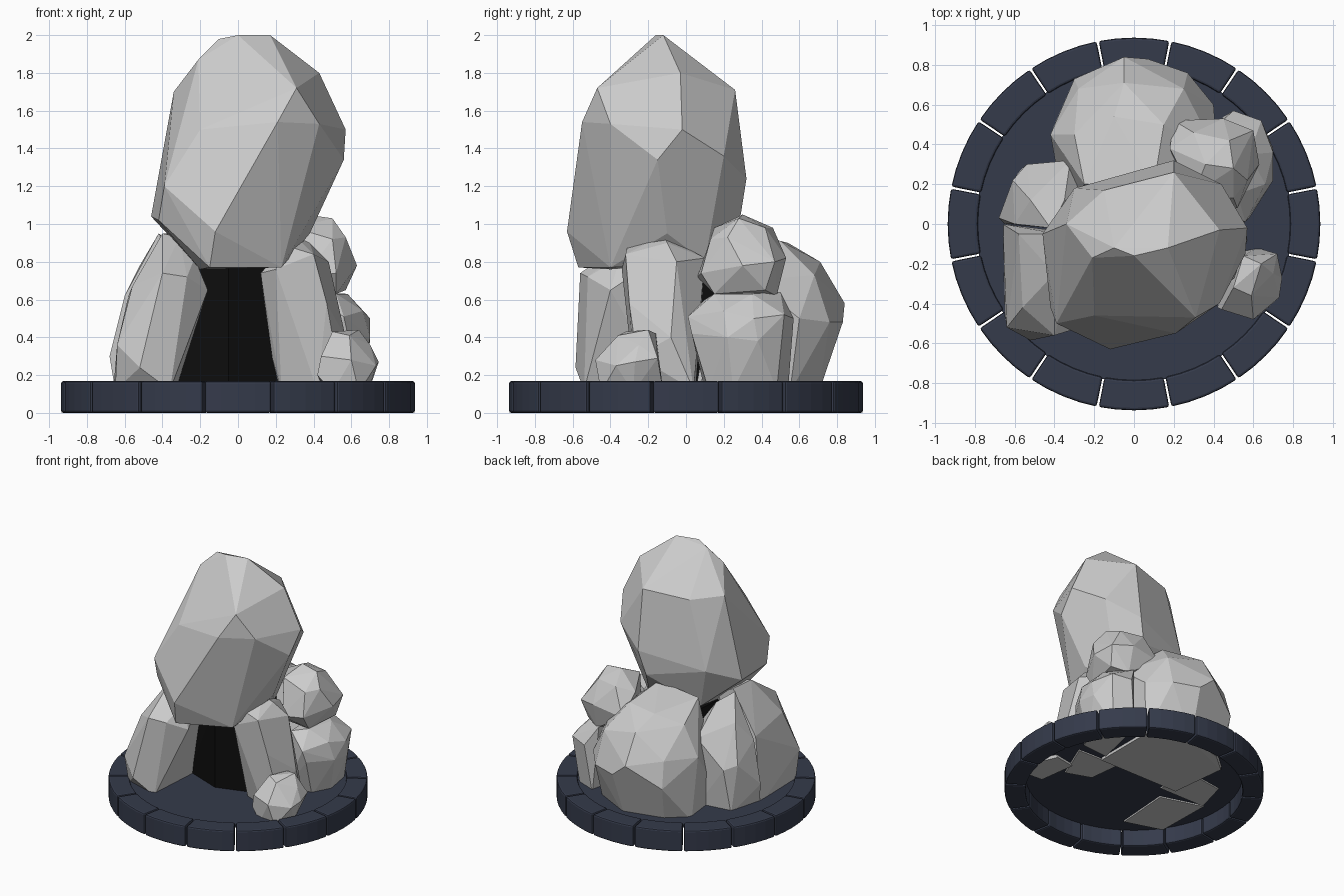
import bpy, bmesh, math


def material(name, r, g, b):
    m = bpy.data.materials.new(name)
    m.diffuse_color = (r, g, b, 1)
    return m


navy = material("dark_slate", 0.035, 0.043, 0.07)
black = material("cave_black", 0.004, 0.004, 0.004)


def finish(name, bm, mat=None):
    bmesh.ops.recalc_face_normals(bm, faces=bm.faces)
    me = bpy.data.meshes.new(name)
    bm.to_mesh(me)
    bm.free()
    ob = bpy.data.objects.new(name, me)
    bpy.context.collection.objects.link(ob)
    if mat:
        me.materials.append(mat)
    return ob


def rock(name, corners, mat=None):
    """Faceted rock: convex hull around a few corner points."""
    bm = bmesh.new()
    for c in corners:
        bm.verts.new(c)
    res = bmesh.ops.convex_hull(bm, input=bm.verts)
    loose = {v for v in res["geom_interior"] + res["geom_unused"]
             if isinstance(v, bmesh.types.BMVert)}
    bmesh.ops.delete(bm, geom=list(loose), context="VERTS")
    bmesh.ops.dissolve_limit(bm, angle_limit=math.radians(4), verts=bm.verts, edges=bm.edges)
    return finish(name, bm, mat)


# Round base: 16 curved blocks around a thin floor
def base_block(i, count=16, r_in=0.785, r_out=0.937, z0=0.0, z1=0.168, steps=4):
    bm = bmesh.new()
    half = math.pi / count - 0.006
    mid = math.pi / 2 + i * 2 * math.pi / count
    rings = []
    for s in range(steps + 1):
        a = mid - half + 2 * half * s / steps
        rings.append([bm.verts.new((r * math.cos(a), r * math.sin(a), z))
                      for r, z in ((r_in, z0), (r_out, z0), (r_out, z1), (r_in, z1))])
    for a, b in zip(rings, rings[1:]):
        for k in range(4):
            bm.faces.new((a[k], a[(k + 1) % 4], b[(k + 1) % 4], b[k]))
    bm.faces.new(rings[0])
    bm.faces.new(rings[-1])
    ob = finish(f"base_block_{i + 1}", bm, navy)
    bev = ob.modifiers.new("soft_edges", "BEVEL")
    bev.width, bev.segments, bev.limit_method = 0.012, 2, "ANGLE"
    bev.angle_limit = math.radians(40)


for i in range(16):
    base_block(i)

bpy.ops.mesh.primitive_cylinder_add(vertices=64, radius=0.795, depth=0.02, location=(0, 0, 0.14))
floor = bpy.context.object
floor.name = "base_floor"
floor.data.materials.append(navy)

# Tall leaning boulder on top
rock("main_boulder", [
    (-.10, -.12, 1.98), (0, -.16, 2.0), (.17, -.12, 2.0), (-.21, -.17, 1.87),
    (.31, -.47, 1.72), (.21, -.55, 1.54), (.43, -.40, 1.53), (.56, -.15, 1.34),
    (.57, -.02, 1.5), (.43, -.03, 1.8), (-.20, -.46, 1.5), (-.39, -.50, 1.2),
    (-.34, 0, 1.7), (-.46, -.05, 1.04), (-.42, -.42, 1.02), (-.12, -.63, .96),
    (.20, .26, 1.71), (-.15, .17, 1.68), (.20, .32, 1.24), (.44, .20, 1.36),
    (-.30, .18, 1.15), (.15, .29, 1.05), (-.15, -.57, .77), (.23, -.40, .77),
    (.38, -.10, .95), (.25, .10, .80), (-.20, .10, .82), (-.20, -.40, .76)])

# Rocks on the left of the cave mouth
rock("left_slab", [
    (-.40, -.25, .95), (-.31, -.25, .93), (-.23, -.35, .82), (-.38, -.05, .95),
    (-.25, -.05, .88), (-.40, -.56, .74), (-.27, -.52, .72), (-.56, -.42, .67),
    (-.64, -.52, .36), (-.52, -.585, .24), (-.36, -.54, .12), (-.65, -.45, .12),
    (-.66, 0, .12), (-.33, -.10, .12), (-.16, -.40, .65), (-.58, -.05, .62)])
rock("left_back_rock", [
    (-.42, -.02, .95), (-.35, .12, .90), (-.52, .12, .78), (-.60, 0, .62),
    (-.61, .22, .50), (-.54, .30, .47), (-.68, .03, .30), (-.58, .26, .12),
    (-.65, 0, .12), (-.32, .32, .68), (-.20, .10, .70), (-.30, .30, .12), (-.25, 0, .12)])

# Slab on the right of the cave mouth
rock("right_slab", [
    (.27, -.31, .88), (.30, -.12, .94), (.38, -.10, .90), (.40, -.32, .84),
    (.48, -.05, .80), (.12, -.22, .74), (.20, -.34, .76), (.47, -.30, .58),
    (.18, -.16, .30), (.23, -.20, .12), (.42, -.27, .12), (.52, -.26, .30),
    (.57, -.08, .40), (.55, .04, .12), (.20, .05, .12), (.30, .10, .82)])

# Large boulder at the back
rock("back_boulder", [
    (-.25, .20, .94), (.10, .20, .98), (.15, .50, .91), (-.10, .54, .90),
    (-.30, .45, .83), (-.05, .71, .80), (.25, .68, .73), (-.28, .68, .62),
    (-.42, .45, .60), (-.05, .84, .58), (.07, .83, .48), (-.30, .73, .42),
    (.27, .76, .48), (.40, .60, .50), (.42, .35, .70), (-.40, .50, .11),
    (-.25, .63, .11), (.05, .70, .10), (.35, .55, .11), (.35, .05, .11), (-.35, .05, .11)])

# Stacked rocks on the right
rock("right_upper_rock", [
    (.36, .30, 1.05), (.50, .28, 1.03), (.48, .42, .98), (.30, .46, .98),
    (.18, .38, .94), (.30, .15, .98), (.50, .13, .92), (.57, .22, .93),
    (.63, .30, .78), (.60, .47, .80), (.45, .53, .82), (.20, .52, .78),
    (.52, .08, .74), (.35, .06, .72), (.57, .42, .65), (.45, .48, .62),
    (.52, .15, .63), (.25, .20, .62)])
rock("right_lower_rock", [
    (.52, .15, .63), (.58, .35, .63), (.42, .50, .64), (.40, .10, .60),
    (.56, .01, .51), (.66, .20, .54), (.70, .36, .50), (.64, .52, .52),
    (.50, .57, .50), (.58, .03, .42), (.70, .22, .40), (.70, .38, .38),
    (.57, .12, .12), (.64, .25, .12), (.60, .48, .12), (.45, .54, .12), (.35, .10, .12)])

# Small rock at the front right
rock("small_front_rock", [
    (.50, -.32, .43), (.59, -.36, .41), (.64, -.20, .44), (.55, -.16, .42),
    (.70, -.25, .36), (.72, -.15, .29), (.745, -.27, .27), (.73, -.37, .25),
    (.60, -.48, .28), (.44, -.43, .30), (.42, -.42, .20), (.50, -.44, .11),
    (.64, -.45, .11), (.69, -.28, .11), (.62, -.12, .11), (.46, -.15, .11)])

# Dark inside of the cave
rock("cave_interior", [
    (x, y, z) for z, x0, x1 in ((.135, -.36, .24), (.80, -.22, .2))
    for x, y in ((x0, -.1), (-.05, -.22), (x1, -.13), (x1, .2), (x0 + .03, .2))], black)
